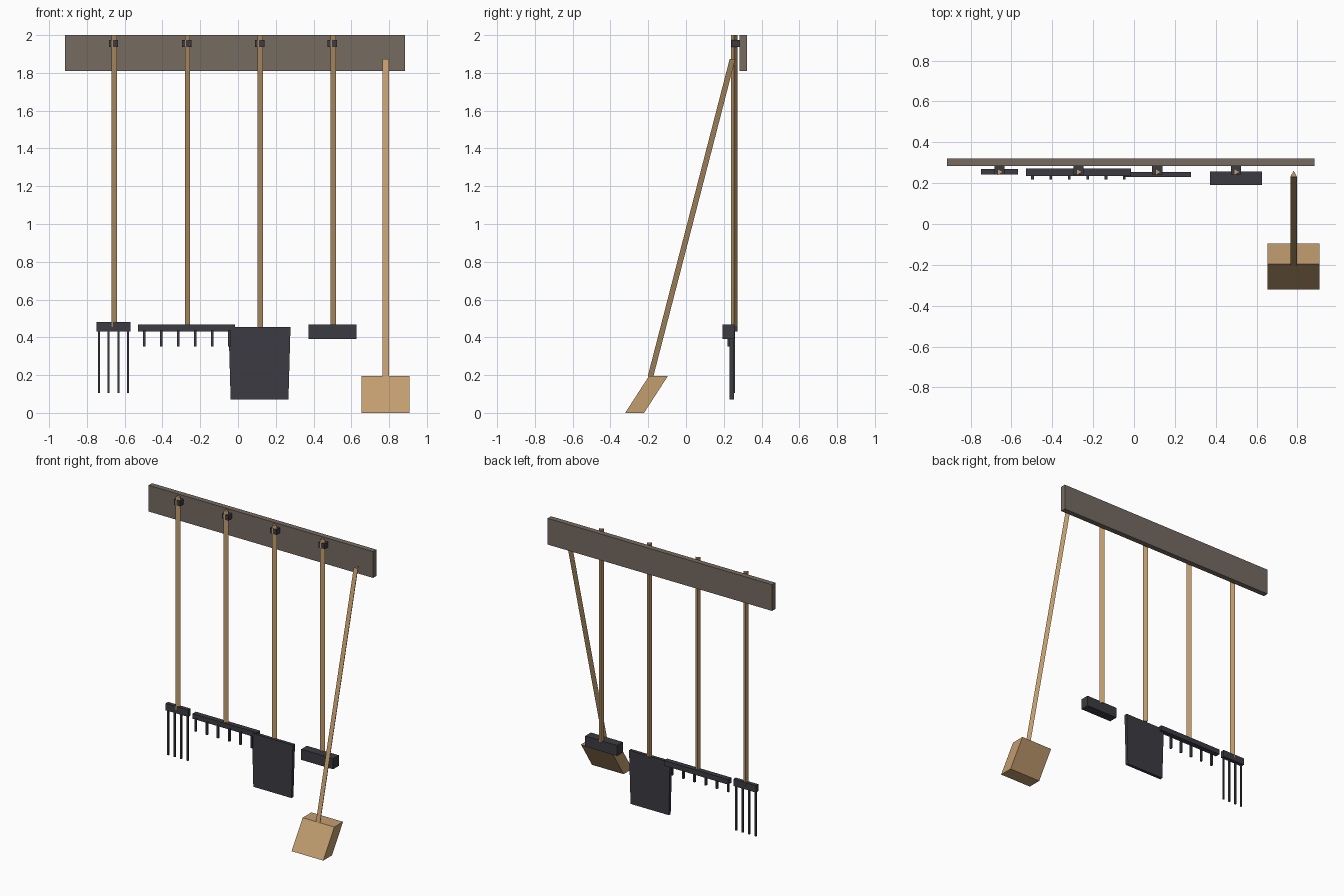
import bpy
import bmesh
from mathutils import Vector

if "Cube" in bpy.data.objects:
    bpy.data.objects.remove(bpy.data.objects["Cube"])


def material(name, rgb):
    mat = bpy.data.materials.new(name)
    mat.use_nodes = True
    mat.diffuse_color = (*rgb, 1)
    mat.node_tree.nodes["Principled BSDF"].inputs["Base Color"].default_value = (*rgb, 1)
    return mat


TAN = material("tan wood", (0.54, 0.34, 0.16))
GREY = material("weathered wood", (0.18, 0.145, 0.12))
IRON = material("dark iron", (0.046, 0.044, 0.054))


def loft(name, bottom, top, mat):
    """Join two matching rings of points into a closed solid."""
    bm = bmesh.new()
    low = [bm.verts.new(p) for p in bottom]
    high = [bm.verts.new(p) for p in top]
    bm.faces.new(low)
    bm.faces.new(high)
    for i in range(len(low)):
        j = (i + 1) % len(low)
        bm.faces.new((low[i], low[j], high[j], high[i]))
    bmesh.ops.recalc_face_normals(bm, faces=bm.faces)
    mesh = bpy.data.meshes.new(name)
    bm.to_mesh(mesh)
    bm.free()
    mesh.materials.append(mat)
    obj = bpy.data.objects.new(name, mesh)
    bpy.context.collection.objects.link(obj)
    return obj


def rect(x0, x1, y0, y1, z):
    return [Vector(p) for p in ((x0, y0, z), (x1, y0, z), (x1, y1, z), (x0, y1, z))]


def box(name, x, y, z, mat):
    return loft(name, rect(*x, *y, z[0]), rect(*x, *y, z[1]), mat)


def around(centre, half):
    return (centre - half, centre + half)


# Wall board
box("wall_board", (-0.915, 0.884), (0.283, 0.322), (1.81, 2.0), GREY)

# Hanging three-sided handles with their hooks
R = 0.019
TOOLS = {"fork": -0.659, "rake": -0.272, "shovel": 0.114, "hoe": 0.5}
for tool, x in TOOLS.items():
    ring = [Vector((x + R, 0.255, 0)),
            Vector((x - R / 2, 0.255 + R * 0.866, 0)),
            Vector((x - R / 2, 0.255 - R * 0.866, 0))]
    loft(tool + "_handle", [p + Vector((0, 0, 0.456)) for p in ring],
         [p + Vector((0, 0, 2)) for p in ring], TAN)
    box(tool + "_hook", around(x, 0.025), (0.242, 0.283), (1.937, 1.975), IRON)

# Fork head and long tines
x = TOOLS["fork"]
box("fork_bar", around(x, 0.09), (0.242, 0.27), (0.43, 0.48), IRON)
for i in range(4):
    box(f"fork_tine_{i + 1}", around(x + (i - 1.5) * 0.0515, 0.0055),
        around(0.254, 0.0055), (0.106, 0.44), IRON)

# Rake head and short teeth
x = TOOLS["rake"]
box("rake_bar", around(x, 0.257), (0.236, 0.273), (0.43, 0.467), IRON)
for i in range(6):
    box(f"rake_tooth_{i + 1}", around(x + (i - 2.5) * 0.09, 0.0065),
        around(0.226, 0.0075), (0.352, 0.44), IRON)
    box(f"rake_tooth_root_{i + 1}", around(x + (i - 2.5) * 0.09, 0.0065),
        (0.226, 0.24), (0.432, 0.44), IRON)

# Shovel blade, slightly narrower at the bottom
x = TOOLS["shovel"]
loft("shovel_blade", rect(*around(x, 0.153), 0.231, 0.253, 0.07),
     rect(*around(x, 0.164), 0.231, 0.255, 0.456), IRON)

# Hoe head
box("hoe_head", around(TOOLS["hoe"], 0.128), (0.192, 0.257), (0.39, 0.467), IRON)

# Leaning broom: sheared bristle block and slanted three-sided handle
x = 0.782
loft("broom_head", rect(*around(x, 0.127), -0.322, -0.222, 0),
     rect(*around(x, 0.127), -0.196, -0.096, 0.195), TAN)


def broom_ring(y, z):
    return [Vector((x - 0.0165, y, z)), Vector((x + 0.0165, y, z)),
            Vector((x, y + 0.03, z))]


loft("broom_handle", broom_ring(-0.203, 0.192), broom_ring(0.231, 1.873), TAN)
